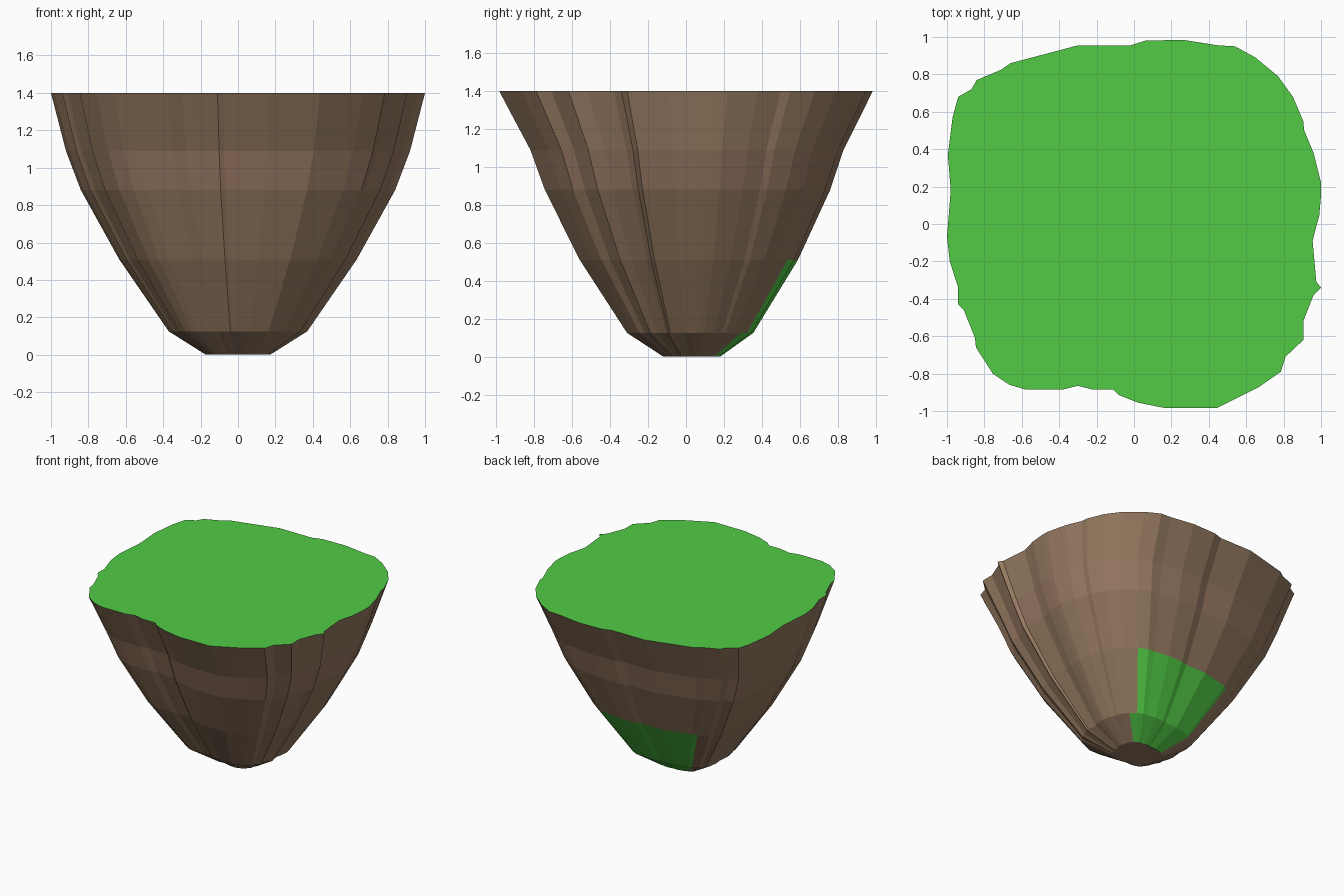
import bpy, bmesh, math

if "Cube" in bpy.data.objects:
    bpy.data.objects.remove(bpy.data.objects["Cube"])

# rim outline, counter-clockwise seen from above
RIM = [(1, .22), (.96, .38), (.91, .5), (.905, .55), (.85, .68), (.77, .79), (.65, .89), (.54, .95),
       (.45, .955), (.26, .985), (.06, .98), (-.02, .955), (-.3, .955), (-.47, .91), (-.66, .86),
       (-.71, .825), (-.84, .77), (-.87, .72), (-.94, .68), (-.97, .57), (-.995, .37), (-.98, .18),
       (-1, -.07), (-.985, -.2), (-.94, -.34), (-.94, -.43), (-.91, -.46), (-.85, -.61), (-.845, -.66),
       (-.755, -.8), (-.665, -.86), (-.58, -.885), (-.38, -.885), (-.3, -.865), (-.22, -.885),
       (-.11, -.885), (-.08, -.915), (.02, -.955), (.17, -.985), (.44, -.985), (.55, -.93), (.67, -.87),
       (.785, -.79), (.81, -.71), (.905, -.62), (.905, -.52), (.96, -.38), (1, -.34), (.975, -.31),
       (.955, -.09), (.97, -.03), (.99, .04), (1, .15)]

# z, x scale, y scale, y shift of each layer
LAYERS = [(0, .172, .152, .03), (.125, .37, .338, .022), (.51, .635, .584, .015),
          (.88, .84, .764, .008), (1.09, .92, .838, .005), (1.4, 1, 1, 0)]


def material(name, rgb):
    m = bpy.data.materials.new(name)
    m.diffuse_color = (*rgb, 1)
    m.use_nodes = True
    m.node_tree.nodes["Principled BSDF"].inputs["Base Color"].default_value = m.diffuse_color
    return m


mesh = bpy.data.meshes.new("floating_island")
for m in (material("earth brown", (.295, .19, .115)),
          material("grass green", (.084, .60, .06)),
          material("reddish earth", (.315, .19, .125))):
    mesh.materials.append(m)

bm = bmesh.new()
rings = [[bm.verts.new((x * sx, y * sy + dy, z)) for x, y in RIM] for z, sx, sy, dy in LAYERS]
n = len(RIM)

# earth walls, with a grassy patch low at the back and a redder stratum
for level in range(len(rings) - 1):
    low, high = rings[level], rings[level + 1]
    for i in range(n):
        j = (i + 1) % n
        f = bm.faces.new((low[i], low[j], high[j], high[i]))
        mx, my = RIM[i][0] + RIM[j][0], RIM[i][1] + RIM[j][1]
        angle = math.degrees(math.atan2(my, mx)) % 360
        if (level == 1 and 54 < angle < 131) or (level == 0 and 45 < angle < 131):
            f.material_index = 1
        elif level == 3 and not 150 < angle < 228:
            f.material_index = 2

# grass top and earth underside
bm.faces.new(rings[-1]).material_index = 1
bm.faces.new(rings[0][::-1])
bm.to_mesh(mesh)
bm.free()

island = bpy.data.objects.new("floating_island", mesh)
bpy.context.collection.objects.link(island)
